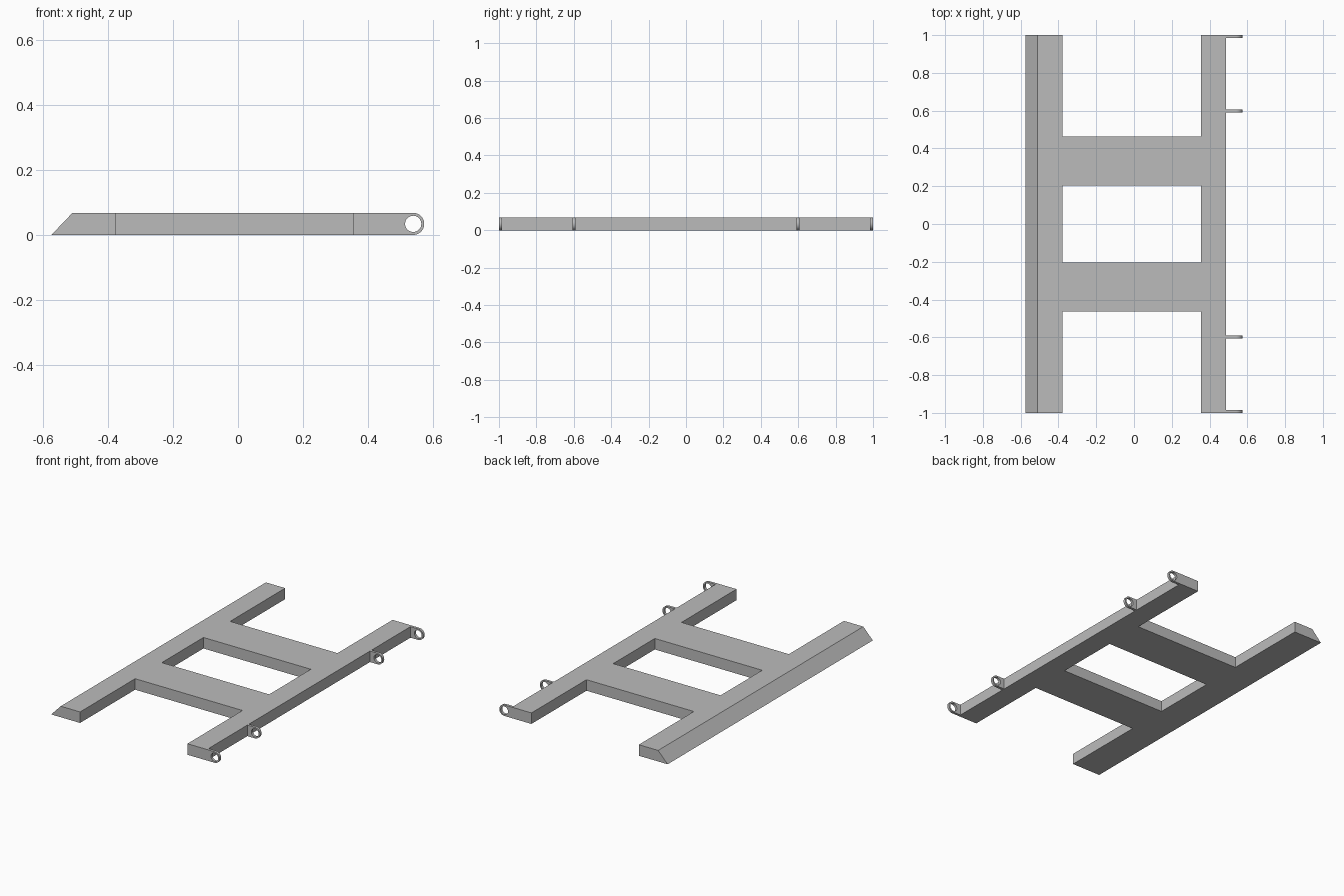
import bpy, bmesh, math

cube = bpy.data.objects.get("Cube")
if cube:
    bpy.data.objects.remove(cube, do_unlink=True)

HEIGHT = 0.068

grey = bpy.data.materials.new("plain grey")
grey.use_nodes = True
colour = (0.5, 0.5, 0.5, 1)
grey.diffuse_color = colour
grey.node_tree.nodes["Principled BSDF"].inputs["Base Color"].default_value = colour


def finish(bm, name):
    bmesh.ops.recalc_face_normals(bm, faces=bm.faces)
    mesh = bpy.data.meshes.new(name)
    bm.to_mesh(mesh)
    bm.free()
    mesh.materials.append(grey)
    obj = bpy.data.objects.new(name, mesh)
    bpy.context.collection.objects.link(obj)
    return obj


def extrude(bm, offset):
    result = bmesh.ops.extrude_face_region(bm, geom=bm.faces[:])
    verts = [v for v in result["geom"] if isinstance(v, bmesh.types.BMVert)]
    bmesh.ops.translate(bm, vec=offset, verts=verts)
    return verts


# Frame: two long rails joined by two wide crossbars
xs = [-0.575, -0.378, 0.355, 0.488]
ys = [-1, -0.463, -0.203, 0.203, 0.463, 1]
bm = bmesh.new()
grid = [[bm.verts.new((x, y, 0)) for y in ys] for x in xs]
for i in range(3):
    for j in range(5):
        if i != 1 or j in (1, 3):
            bm.faces.new((grid[i][j], grid[i + 1][j],
                          grid[i + 1][j + 1], grid[i][j + 1]))
top = extrude(bm, (0, 0, HEIGHT))
# Sloped outer edge
for v in top:
    if v.co.x < -0.5:
        v.co.x += 0.065
finish(bm, "frame")


# Hinge lugs: thin plates with a rounded end and a round hole
def hinge_lug(name, y, thickness=0.016, segments=48):
    radius, hole, cx = HEIGHT / 2, 0.025, 0.54
    root = radius / math.tan(math.radians(30))
    bm = bmesh.new()
    outer, inner = [], []
    for k in range(segments):
        a = 2 * math.pi * k / segments
        c, s = math.cos(a), math.sin(a)
        reach = radius
        if c < -1e-6:
            reach = min(root / -c, radius / max(abs(s), 1e-6))
        for ring, r in ((outer, reach), (inner, hole)):
            ring.append(bm.verts.new((cx + r * c, y - thickness / 2, radius + r * s)))
    for k in range(segments):
        n = (k + 1) % segments
        bm.faces.new((outer[k], outer[n], inner[n], inner[k]))
    extrude(bm, (0, thickness, 0))
    obj = finish(bm, name)
    bpy.ops.object.select_all(action="DESELECT")
    obj.select_set(True)
    bpy.context.view_layer.objects.active = obj
    bpy.ops.object.shade_smooth_by_angle(angle=math.radians(30))


for side, sign in (("front", -1), ("back", 1)):
    hinge_lug(side + "_outer_hinge_lug", sign * 0.992)
    hinge_lug(side + "_inner_hinge_lug", sign * 0.598)
